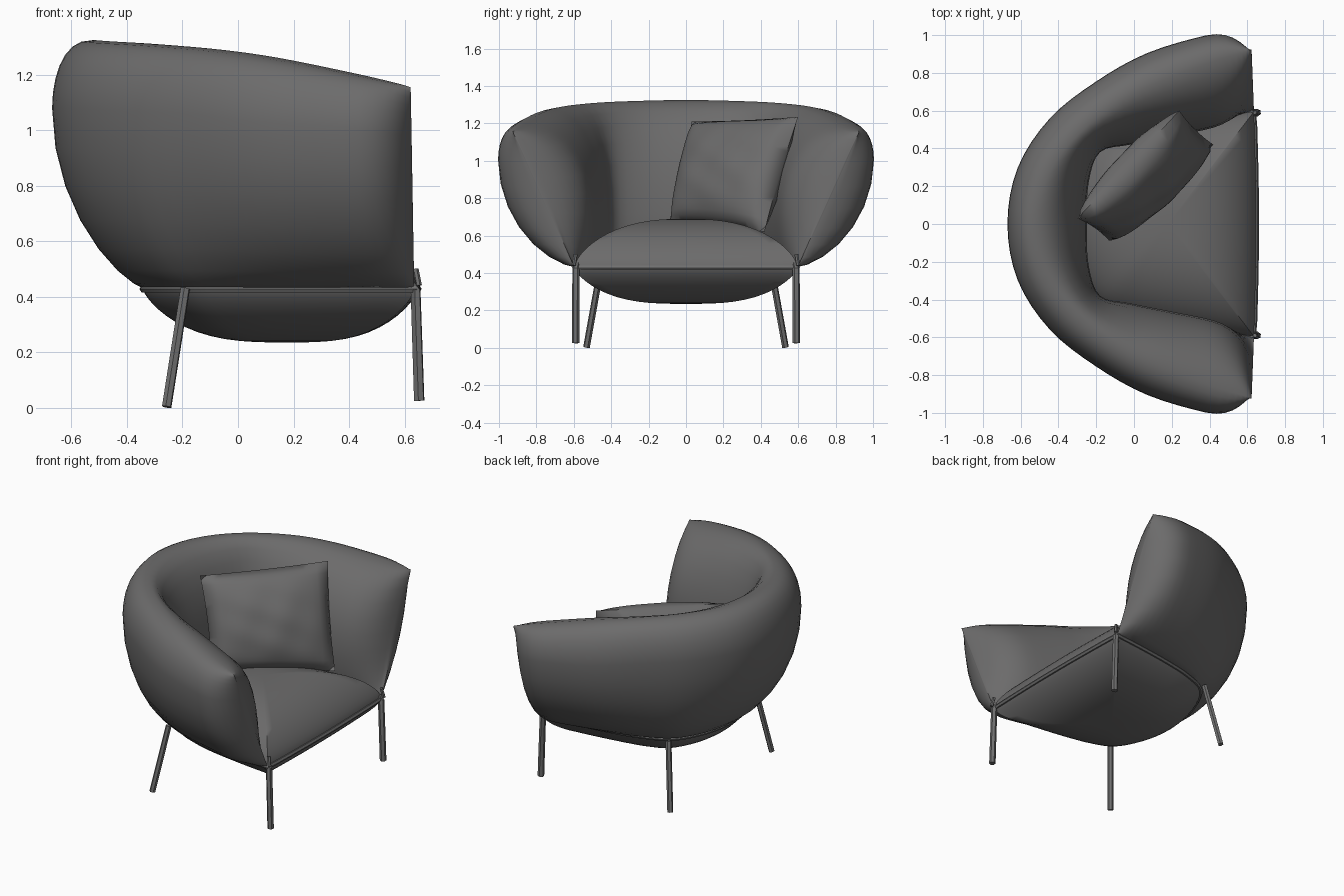
import bpy, bmesh, math
from mathutils import Vector

if "Cube" in bpy.data.objects:
    bpy.data.objects.remove(bpy.data.objects["Cube"])

fabric = bpy.data.materials.new("dark_grey_fabric")
fabric.diffuse_color = (0.15, 0.148, 0.148, 1)
fabric.use_nodes = True
fabric.node_tree.nodes["Principled BSDF"].inputs["Base Color"].default_value = fabric.diffuse_color
metal = bpy.data.materials.new("dark_grey_metal")
metal.diffuse_color = (0.16, 0.16, 0.16, 1)
metal.use_nodes = True
metal.node_tree.nodes["Principled BSDF"].inputs["Base Color"].default_value = metal.diffuse_color


def finish(ob, mat, angle=50):
    ob.data.materials.clear()
    ob.data.materials.append(mat)
    bpy.ops.object.select_all(action='DESELECT')
    ob.select_set(True)
    bpy.context.view_layer.objects.active = ob
    bpy.ops.object.shade_smooth_by_angle(angle=math.radians(angle))


def mesh_object(name, verts, faces, mat, angle=50):
    me = bpy.data.meshes.new(name)
    me.from_pydata([tuple(v) for v in verts], [], faces)
    bm = bmesh.new()
    bm.from_mesh(me)
    bmesh.ops.remove_doubles(bm, verts=bm.verts, dist=0.0005)
    bmesh.ops.recalc_face_normals(bm, faces=bm.faces)
    bm.to_mesh(me)
    bm.free()
    ob = bpy.data.objects.new(name, me)
    bpy.context.collection.objects.link(ob)
    finish(ob, mat, angle)
    return ob


def tube(name, pts, radius, cyclic=False):
    cu = bpy.data.curves.new(name, 'CURVE')
    cu.dimensions = '3D'
    cu.bevel_depth = radius
    cu.bevel_resolution = 1
    cu.use_fill_caps = True
    sp = cu.splines.new('POLY')
    sp.points.add(len(pts) - 1)
    for p, co in zip(sp.points, pts):
        p.co = (*co, 1)
    sp.use_cyclic_u = cyclic
    ob = bpy.data.objects.new(name, cu)
    bpy.context.collection.objects.link(ob)
    bpy.ops.object.select_all(action='DESELECT')
    ob.select_set(True)
    bpy.context.view_layer.objects.active = ob
    bpy.ops.object.convert(target='MESH')
    finish(bpy.context.view_layer.objects.active, metal, 35)


# Guide paths for half the shell, from back centre to arm front
bottom = [(-.34, 0, .43), (-.30, .22, .43), (-.19, .41, .43), (-.02, .49, .43),
          (.18, .535, .43), (.42, .57, .43), (.58, .588, .43), (.635, .595, .43)]
outer = [(-.67, 0, 1.08), (-.615, .30, 1.08), (-.445, .56, 1.07), (-.20, .755, 1.06),
         (.07, .905, 1.03), (.38, .998, 1.01), (.55, 1.015, .99), (.63, .95, .98)]
top = [(-.52, 0, 1.325), (-.455, .26, 1.32), (-.29, .48, 1.31), (-.06, .66, 1.29),
       (.15, .76, 1.26), (.42, .86, 1.205), (.57, .905, 1.17), (.622, .925, 1.155)]
inner = [(-.25, 0, .72), (-.24, .22, .72), (-.18, .38, .72), (-.02, .42, .72),
         (.18, .46, .72), (.42, .51, .72), (.57, .57, .72), (.635, .67, .72)]


def along(path, u):
    """Catmull-Rom point on a path mirrored about y = 0, u from -7 to 7."""
    n = len(path) - 1
    full = [Vector((x, -y, z)) for x, y, z in path[:0:-1]] + [Vector(p) for p in path]
    i = min(int(math.floor(u + n)), 2 * n - 1)
    t = u + n - i
    a, b, c, d = (full[max(0, min(2 * n, k))] for k in (i - 1, i, i + 1, i + 2))
    return 0.5 * (2 * b + (c - a) * t + (2 * a - 5 * b + 4 * c - d) * t * t
                  + (3 * b - a - 3 * c + d) * t ** 3)


def blend(p, q, f, g):
    """Horizontal fraction f and vertical fraction g from p to q."""
    return Vector((p.x + (q.x - p.x) * f, p.y + (q.y - p.y) * f, p.z + (q.z - p.z) * g))


# Padded wraparound shell: closed cross-sections lofted along the paths
K = 7
us = [k / 4 for k in range(-28, 29)]
verts, faces = [], []
for u in us:
    b, o, t, i = (along(p, u) for p in (bottom, outer, top, inner))
    power = 1.5 - .4 * abs(u) / 7
    ring = []
    angles = [k / K * math.pi / 2 for k in range(K)]
    ring += [blend(b, o, math.sin(a) ** power, 1 - math.cos(a)) for a in angles]
    ring += [blend(o, t, 1 - math.cos(a) ** .8, math.sin(a)) for a in angles]
    ring += [blend(t, i, math.sin(a), 1 - math.cos(a)) for a in angles]
    ring += [blend(i, b, 1 - math.cos(a), math.sin(a)) for a in angles]
    # arm ends flatten to a thin straight seam
    w = .95 * max(0, (abs(u) - 5) / 2) ** 1.8
    for p in ring:
        q = b.lerp(t, (p.z - b.z) / (t.z - b.z))
        verts.append(p.lerp(q, w))
R = 4 * K
for s in range(len(us) - 1):
    for k in range(R):
        m = (k + 1) % R
        faces.append((s * R + k, s * R + m, s * R + R + m, s * R + R + k))
faces += [tuple(range(R)), tuple(range((len(us) - 1) * R, len(us) * R))]
mesh_object("wraparound_shell", verts, faces, fabric)

# Seat outline: shell foot plus a slightly bowed front edge
outline = [along(bottom, u) for u in us]
for k in range(1, 16):
    f = k / 16
    outline.append(Vector((.635 + .012 * math.sin(math.pi * f), .595 * (1 - 2 * f), .43)))


def dome(name, z0, height, p, q):
    n, rings = len(outline), 14
    c = Vector((.18, 0, 0))
    vs, fs = [(c.x, c.y, z0 + height)], []
    for r in range(1, rings + 1):
        f = math.sin(r / rings * math.pi / 2)
        z = z0 + height * max(0, 1 - f ** p) ** q
        vs += [(c.x + (v.x - c.x) * f, v.y * f, z) for v in outline]
    for k in range(n):
        m = (k + 1) % n
        fs.append((0, 1 + k, 1 + m))
        for r in range(rings - 1):
            o = 1 + r * n
            fs.append((o + k, o + n + k, o + n + m, o + m))
    fs.append(tuple(range(1 + (rings - 1) * n, 1 + rings * n)))
    mesh_object(name, vs, fs, fabric)


dome("seat_cushion", .44, .25, 2.5, .7)
dome("seat_underside", .42, -.185, 3, .8)

# Frame rail between cushion and underside
tube("frame_rail", [(v.x, v.y, .428) for v in outline], .015, True)

# Legs
for side, s in (("left", -1), ("right", 1)):
    tube("front_leg_" + side, [(.62, s * .585, .445), (.64, s * .588, .42),
                               (.653, s * .59, .025)], .02)
    tube("front_joint_" + side, [(.64, s * .59, .50), (.652, s * .60, .44)], .011)
    tube("back_leg_" + side, [(-.19, s * .455, .43), (-.257, s * .532, .003)], .018)

# Scatter pillow: two bulged sheets between four corners
tl, tr = Vector((-.30, .03, 1.21)), Vector((.24, .60, 1.235))
bl, br = Vector((-.13, -.09, .67)), Vector((.42, .42, .62))
normal = (tr - tl).cross(bl - tl).normalized()
N = 20
verts, faces = [], []
for side in (1, -1):
    base = len(verts)
    for j in range(N + 1):
        for i in range(N + 1):
            u, v = 2 * i / N - 1, 2 * j / N - 1
            # edges pinch inward between the corners
            pu = u * (1 - .03 * (1 - v * v))
            pv = v * (1 - .02 * (1 - u * u))
            f, g = (pu + 1) / 2, (pv + 1) / 2
            p = bl.lerp(br, f).lerp(tl.lerp(tr, f), g)
            e = max(0, (1 - u * u) * (1 - v * v))
            h = .145 * e ** .45 + .008 * e * math.sin(7 * u + 3 * v) * math.cos(6 * v - 2 * u)
            verts.append(p + normal * side * h)
    for j in range(N):
        for i in range(N):
            a = base + j * (N + 1) + i
            faces.append((a, a + 1, a + N + 2, a + N + 1))
mesh_object("scatter_pillow", verts, faces, fabric, 60)
